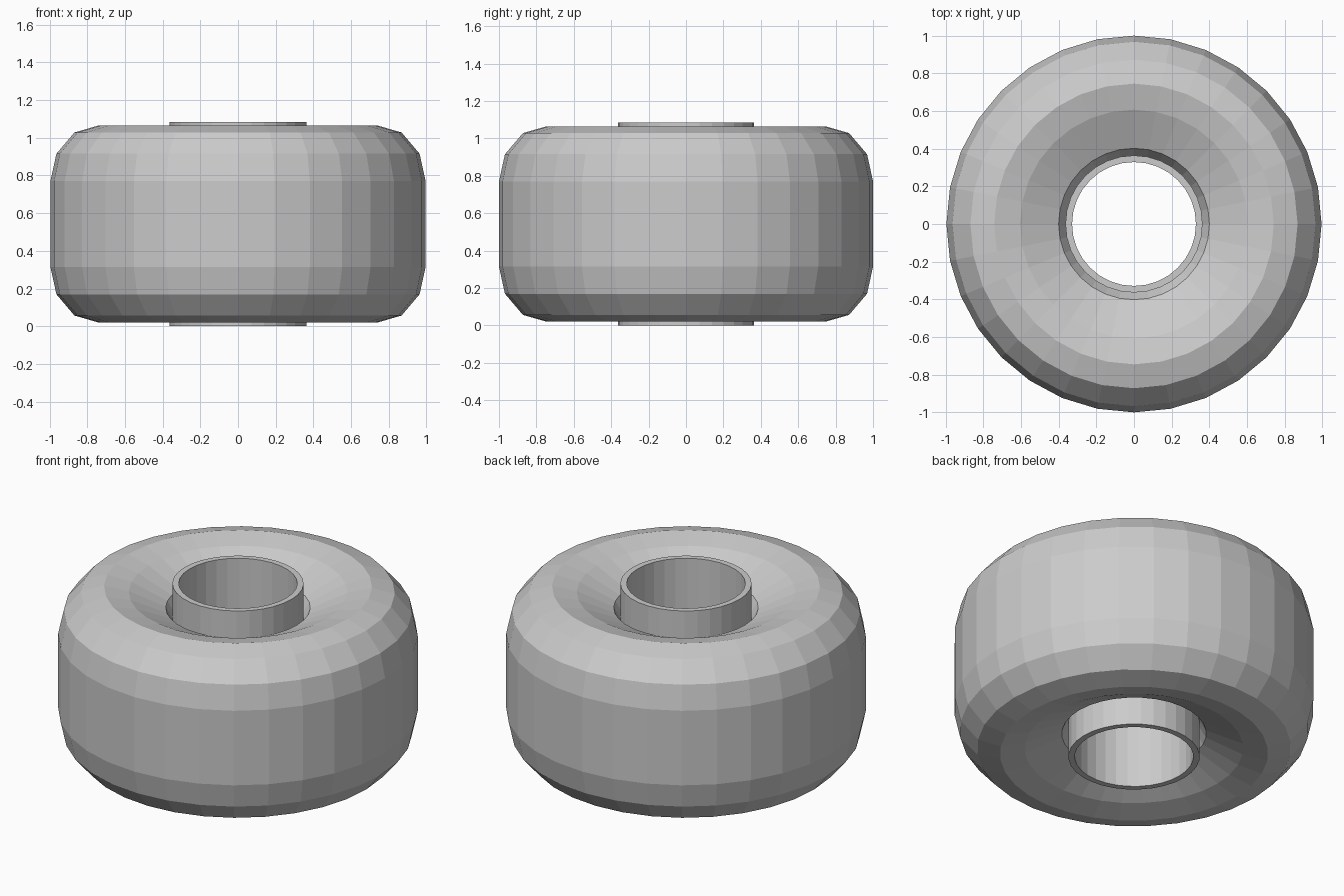
import bpy, bmesh, math

if "Cube" in bpy.data.objects:
    bpy.data.objects.remove(bpy.data.objects["Cube"])

SIDES = 32
MID = 0.5425  # height of the symmetry plane


def lathe(name, half_profile):
    """Revolve a closed ring profile; half_profile is (radius, height above MID)
    from the outside inward and is mirrored to the underside."""
    loop = [(r, MID + h) for r, h in half_profile]
    loop += [(r, MID - h) for r, h in reversed(half_profile)]
    bm = bmesh.new()
    rings = []
    for i in range(SIDES):
        a = 2 * math.pi * i / SIDES
        rings.append([bm.verts.new((r * math.cos(a), r * math.sin(a), z)) for r, z in loop])
    n = len(loop)
    for i in range(SIDES):
        p, q = rings[i], rings[(i + 1) % SIDES]
        for j in range(n):
            k = (j + 1) % n
            bm.faces.new((p[j], q[j], q[k], p[k]))
    bmesh.ops.recalc_face_normals(bm, faces=bm.faces)
    mesh = bpy.data.meshes.new(name)
    bm.to_mesh(mesh)
    bm.free()
    obj = bpy.data.objects.new(name, mesh)
    bpy.context.collection.objects.link(obj)
    return obj


# rounded tyre with dished faces around the hub
tyre = lathe("tyre", [(1.0, 0.228), (0.968, 0.373), (0.872, 0.486), (0.745, 0.5225),
                      (0.607, 0.49), (0.402, 0.395), (0.355, 0.31)])
tyre.scale.x = 0.996

# hollow hub sleeve standing slightly proud of the tyre
hub = lathe("hub_sleeve", [(0.364, 0.5425), (0.329, 0.5425)])
